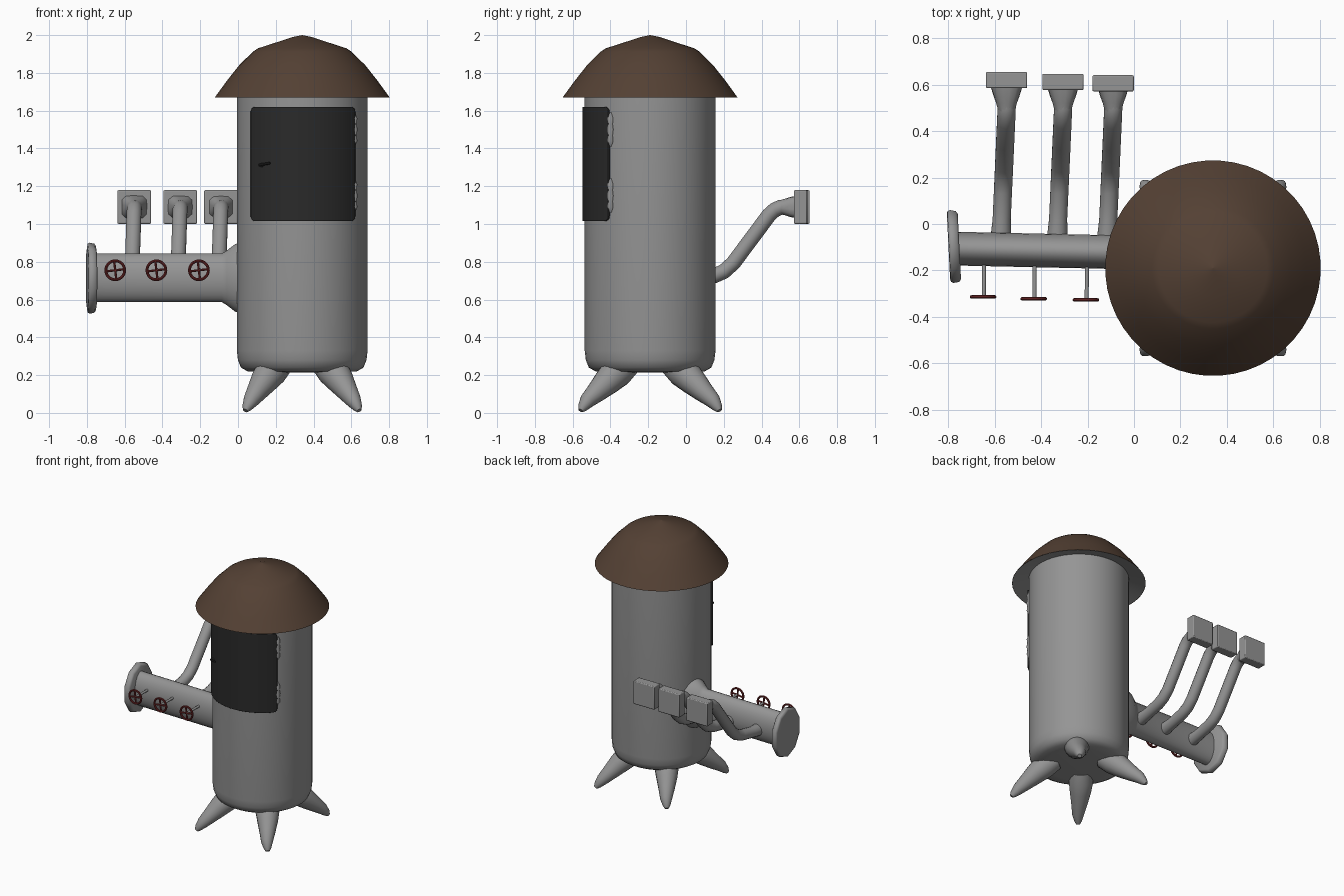
import bpy, bmesh, math
from mathutils import Vector

if "Cube" in bpy.data.objects:
    bpy.data.objects.remove(bpy.data.objects["Cube"])

CX, CY = 0.34, -0.19          # axis of the tank


def material(name, rgb):
    m = bpy.data.materials.new(name)
    m.diffuse_color = (*rgb, 1)
    m.use_nodes = True
    m.node_tree.nodes["Principled BSDF"].inputs["Base Color"].default_value = m.diffuse_color
    return m


GREY = material("dull_grey", (0.30, 0.30, 0.30))
BROWN = material("brown", (0.088, 0.052, 0.034))
DARK = material("charcoal", (0.023, 0.023, 0.023))
RED = material("dark_red", (0.17, 0.022, 0.022))


def finish(ob, mat=None, bevel=0, angle=40):
    ob.data.materials.append(mat or GREY)
    bpy.ops.object.select_all(action='DESELECT')
    ob.select_set(True)
    bpy.context.view_layer.objects.active = ob
    if bevel:
        b = ob.modifiers.new("bevel", 'BEVEL')
        b.width, b.segments, b.limit_method = bevel, 2, 'ANGLE'
    bpy.ops.object.shade_smooth_by_angle(angle=math.radians(angle))
    return ob


def loft(name, rings, mat=None, caps=True, bevel=0, angle=40):
    """Skin a list of equal-length point rings."""
    bm = bmesh.new()
    rows = [[bm.verts.new(p) for p in r] for r in rings]
    n = len(rows[0])
    for a, b in zip(rows, rows[1:]):
        for i in range(n):
            j = (i + 1) % n
            bm.faces.new((a[i], a[j], b[j], b[i]))
    if caps:
        bm.faces.new(rows[0])
        bm.faces.new(rows[-1])
    bmesh.ops.recalc_face_normals(bm, faces=bm.faces)
    me = bpy.data.meshes.new(name)
    bm.to_mesh(me)
    bm.free()
    ob = bpy.data.objects.new(name, me)
    bpy.context.collection.objects.link(ob)
    return finish(ob, mat, bevel, angle)


def ring(c, u, v, a, b, n, square=0):
    """Ellipse of points; square=1 pushes it out to a rectangle."""
    c, u, v = Vector(c), Vector(u), Vector(v)
    pts = []
    for i in range(n):
        t = 2 * math.pi * (i + 0.5) / n
        x, y = math.cos(t), math.sin(t)
        k = max(abs(x), abs(y)) ** -square
        pts.append(c + u * a * x * k + v * b * y * k)
    return pts


def revolve(name, profile, mat=None, caps=True, n=48):
    return loft(name, [ring((CX, CY, z), (1, 0, 0), (0, 1, 0), r, r, n)
                       for r, z in profile], mat, caps)


def tube(name, pts, radii, side, n=14, mat=None):
    """Sweep a circle along a planar path; side is the plane normal."""
    pts = [Vector(p) for p in pts]
    side = Vector(side).normalized()
    rings = []
    for i, (p, r) in enumerate(zip(pts, radii)):
        t = (pts[min(i + 1, len(pts) - 1)] - pts[max(i - 1, 0)]).normalized()
        rings.append(ring(p, side, t.cross(side), r, r, n))
    return loft(name, rings, mat)


def box(name, c, size, bevel=0.006, mat=None):
    hx, hy, hz = (s / 2 for s in size)
    sq = [(-1, -1), (1, -1), (1, 1), (-1, 1)]
    return loft(name, [[(c[0] + hx * a, c[1] + hy * s, c[2] + hz * b) for a, b in sq]
                       for s in (-1, 1)], mat, bevel=bevel)


# Tank body, domed cap and its shallow grey underside
revolve("tank_body", [(0.22, 0.215), (0.29, 0.22), (0.325, 0.24), (0.341, 0.28),
                      (0.347, 0.33), (0.347, 1.75)])
revolve("roof", [(0.464, 1.67), (0.40, 1.758), (0.335, 1.84), (0.262, 1.912), (0.235, 1.93),
                 (0.12, 1.967), (0.05, 1.99), (0.001, 2.0)], BROWN, caps=False)
revolve("roof_underside", [(0.463, 1.6705), (0.34, 1.705)], caps=False)

# Four splayed claw legs
for sx in (-1, 1):
    for sy in (-1, 1):
        path = [(0.12, 0.265, 0.075), (0.165, 0.22, 0.086), (0.205, 0.165, 0.073),
                (0.242, 0.11, 0.056), (0.272, 0.065, 0.042), (0.292, 0.03, 0.027),
                (0.301, 0.012, 0.014)]
        tube("leg_%s_%s" % ("left" if sx < 0 else "right", "front" if sy < 0 else "back"),
             [(CX + sx * d, CY + sy * d * (1 + 0.22 * min(1, (0.265 - z) * 5)), z)
              for d, z, _ in path],
             [r for *_, r in path], (-sy * 1.15, sx, 0), 18)

# Curved door with rounded corners
A0, A1, Z0, Z1, RC = -50, 52, 1.015, 1.62, 0.03
span = math.radians(A1 - A0) * 0.355
edge = [0, 0.003, 0.009, 0.018, RC]
cols = edge + [RC + (span - 2 * RC) * i / 20 for i in range(1, 20)] + [span - e for e in edge[::-1]]
rings = []
for s in cols:
    e = min(s, span - s)
    dz = RC - math.sqrt(max(0, RC ** 2 - (RC - e) ** 2)) if e < RC else 0
    a = math.radians(A0) + s / 0.355
    rings.append([(CX + r * math.sin(a), CY - r * math.cos(a), z) for r, z in
                  ((0.335, Z0 + dz), (0.358, Z0 + dz), (0.358, Z1 - dz), (0.335, Z1 - dz))])
loft("door", rings, DARK, bevel=0.005)

# Door hinges: knuckled lumps on the right edge
a = math.radians(A1 + 0.8)
for i, zc in enumerate((1.50, 1.15)):
    prof = [(-0.09, 0.005), (-0.06, 0.018), (-0.03, 0.014), (0, 0.019),
            (0.03, 0.014), (0.06, 0.018), (0.09, 0.005)]
    loft("hinge_%d" % (i + 1),
         [ring((CX + 0.345 * math.sin(a), CY - 0.345 * math.cos(a), zc + z),
               (1, 0, 0), (0, 1, 0), r, r, 12) for z, r in prof])

# Door handle: stub and lever
hy = CY - math.sqrt(0.358 ** 2 - 0.2 ** 2)
tube("handle_stub", [(0.125, hy + 0.03, 1.312), (0.125, hy - 0.008, 1.312)], [0.011] * 2, (1, 0, 0), 10, DARK)
tube("handle_lever", [(0.112, hy - 0.002, 1.312), (0.168, hy - 0.034, 1.322)], [0.007] * 2, (0, 0, 1), 8, DARK)

# Flattened side pipe flaring into the tank
loft("side_pipe", [ring((x, -0.123 - 0.022 * x, 0.715), (0, 1, 0), (0, 0, 1), b, c, 28)
                   for x, b, c in ((-0.77, 0.073, 0.13), (-0.085, 0.073, 0.13),
                                   (-0.06, 0.085, 0.145), (-0.015, 0.115, 0.18),
                                   (0.06, 0.13, 0.20))])

# End flange, slightly turned like the pipe
loft("pipe_flange", [ring((x, -0.097, 0.713), (-0.05, 1, 0), (0, 0, 1), 0.165 * k, 0.188 * k, 10)
                     for x, k in ((-0.752, 0.9), (-0.76, 0.97), (-0.785, 1),
                                  (-0.796, 0.97), (-0.799, 0.88))], angle=60)

# Rear outlet pipes with funnel and square end, and front hand wheels
for i, (px, wx, wy, ey) in enumerate(((-0.573, -0.65, -0.314, 0.62),
                                      (-0.33, -0.432, -0.322, 0.612),
                                      (-0.114, -0.207, -0.327, 0.606))):
    k = "_%d" % (i + 1)
    run = [(-0.09, 0.69), (0.02, 0.70), (0.14, 0.722), (0.20, 0.748), (0.25, 0.793),
           (0.35, 0.927), (0.44, 1.048), (0.47, 1.075), (0.50, 1.088), (0.52, 1.09)]
    tube("outlet_pipe" + k, [(px + 0.045 * (y + 0.05), y, z) for y, z in run],
         [0.048] + [0.04] * 9, (1, 0, 0))
    ex = px + 0.024
    loft("outlet_funnel" + k,
         [ring((ex, y, 1.09), (1, 0, 0), (0, 0, 1), w, h, 16, q)
          for y, w, h, q in ((0.485, 0.036, 0.034, 0), (0.52, 0.045, 0.043, 0.3),
                             (0.55, 0.056, 0.053, 0.6), (0.59, 0.068, 0.061, 0.9))])
    box("outlet_end" + k, (ex, ey, 1.09), (0.178, 0.07, 0.178))

    wz = 0.755
    tube("valve_stem" + k, [(wx + 0.005, -0.12, wz), (wx + 0.003, wy - 0.004, wz)], [0.009] * 2, (1, 0, 0), 10)
    bpy.ops.mesh.primitive_torus_add(major_radius=0.05, minor_radius=0.0075, major_segments=28,
                                     minor_segments=8, location=(wx, wy, wz),
                                     rotation=(math.pi / 2, 0, 0))
    bpy.context.object.name = "hand_wheel" + k
    finish(bpy.context.object, RED)
    for n, (ux, uz) in (("across", (0.05, 0.006)), ("upright", (-0.006, 0.05))):
        tube("wheel_spoke_%s" % n + k, [(wx - ux, wy, wz - uz), (wx + ux, wy, wz + uz)],
             [0.0065] * 2, (0, 1, 0), 8, RED)
